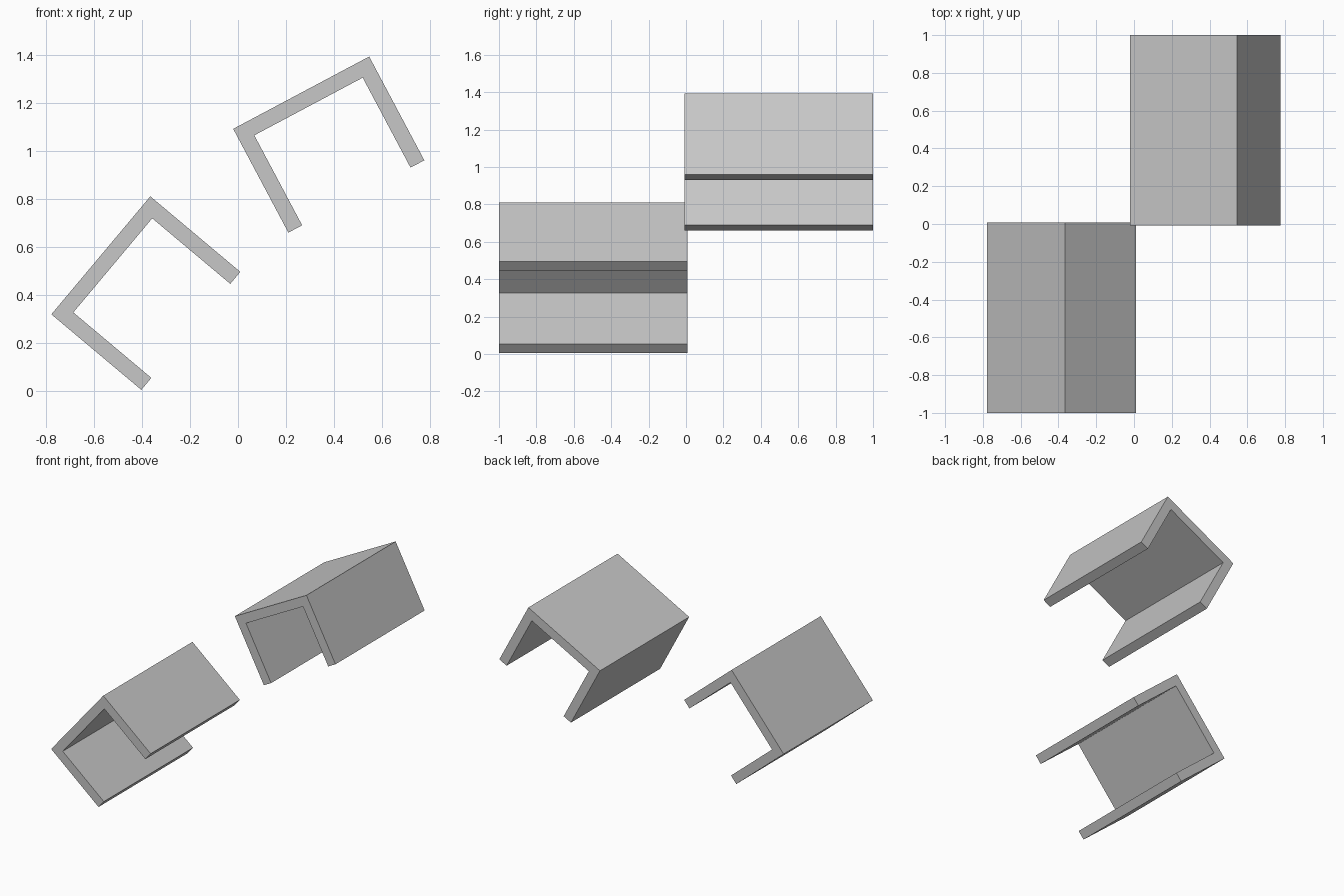
import bpy, bmesh
from math import radians
from mathutils import Matrix, Vector

cube = bpy.data.objects.get("Cube")
if cube:
    bpy.data.objects.remove(cube, do_unlink=True)

grey = bpy.data.materials.new("plain grey")
grey.use_nodes = True
GREY = (0.57, 0.57, 0.57, 1)
grey.diffuse_color = GREY
grey.node_tree.nodes["Principled BSDF"].inputs["Base Color"].default_value = GREY

WEB, LEG, WALL = 0.641, 0.489, 0.065  # web width, leg length, wall thickness


def channel(name, corner, angle, y_front, y_back):
    """U-shaped channel, extruded along y and tilted about its outer left corner."""
    profile = [(0, 0), (WEB, 0), (WEB, -LEG), (WEB - WALL, -LEG),
               (WEB - WALL, -WALL), (WALL, -WALL), (WALL, -LEG), (0, -LEG)]
    bm = bmesh.new()
    face = bm.faces.new([bm.verts.new((x, 0, z)) for x, z in profile])
    side = bmesh.ops.extrude_face_region(bm, geom=[face])
    back = [v for v in side["geom"] if isinstance(v, bmesh.types.BMVert)]
    bmesh.ops.translate(bm, verts=back, vec=(0, y_back - y_front, 0))
    bmesh.ops.recalc_face_normals(bm, faces=bm.faces)
    mesh = bpy.data.meshes.new(name)
    bm.to_mesh(mesh)
    bm.free()
    mesh.materials.append(grey)
    obj = bpy.data.objects.new(name, mesh)
    bpy.context.collection.objects.link(obj)
    place = Vector((corner[0], y_front, corner[1]))
    obj.matrix_world = Matrix.Translation(place) @ Matrix.Rotation(-radians(angle), 4, 'Y')
    return obj


# Lower channel in front, upper channel behind
channel("lower_channel", (-0.777, 0.319), 50, -1, 0.007)
channel("upper_channel", (-0.02, 1.091), 28, -0.007, 1)
